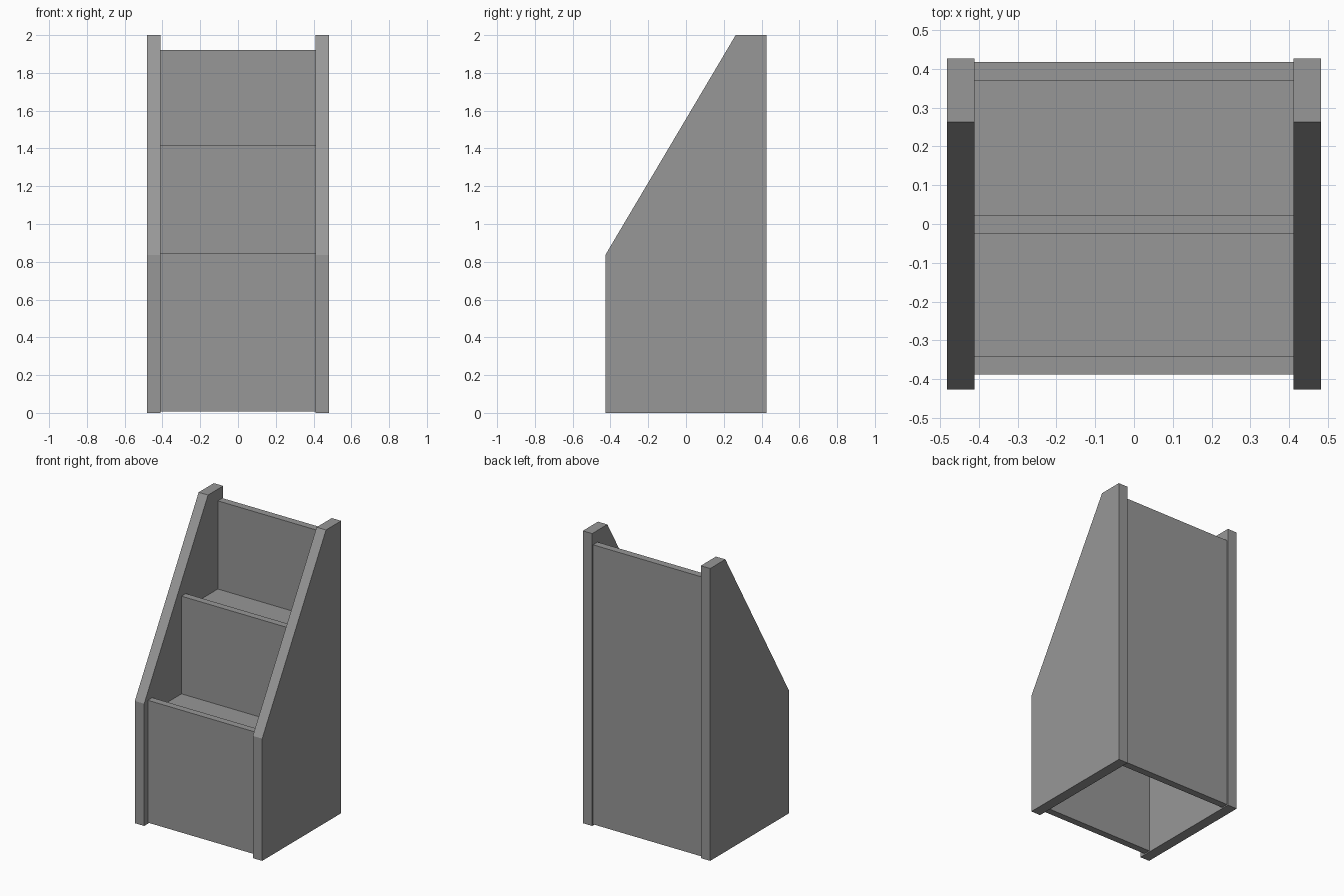
import bpy, bmesh

if "Cube" in bpy.data.objects:
    bpy.data.objects.remove(bpy.data.objects["Cube"])

# Dark grey paint shared by all boards
paint = bpy.data.materials.new("dark_grey")
paint.diffuse_color = (0.31, 0.31, 0.31, 1)
paint.use_nodes = True
paint.node_tree.nodes["Principled BSDF"].inputs["Base Color"].default_value = paint.diffuse_color


def finish(name, bm):
    bmesh.ops.recalc_face_normals(bm, faces=bm.faces)
    mesh = bpy.data.meshes.new(name)
    bm.to_mesh(mesh)
    bm.free()
    mesh.materials.append(paint)
    obj = bpy.data.objects.new(name, mesh)
    bpy.context.collection.objects.link(obj)
    return obj


def extrude_profile(name, profile, x0, x1):
    """Extrude a (y, z) outline along x."""
    bm = bmesh.new()
    face = bm.faces.new([bm.verts.new((x0, y, z)) for y, z in profile])
    ext = bmesh.ops.extrude_face_region(bm, geom=[face])
    verts = [g for g in ext["geom"] if isinstance(g, bmesh.types.BMVert)]
    bmesh.ops.translate(bm, verts=verts, vec=(x1 - x0, 0, 0))
    return finish(name, bm)


INNER, OUTER, DEPTH = 0.411, 0.482, 0.427


def board(name, y0, y1, z0, z1):
    """Flat board spanning the gap between the side panels."""
    return extrude_profile(name, [(y0, z0), (y1, z0), (y1, z1), (y0, z1)], -INNER, INNER)


# Sloped side panels
side = [(-DEPTH, 0), (DEPTH, 0), (DEPTH, 2), (0.263, 2), (-DEPTH, 0.836)]
extrude_profile("side_panel_right", side, INNER, OUTER)
extrude_profile("side_panel_left", side, -OUTER, -INNER)

# Upright boards, each taller than the one in front
board("front_panel", -0.388, -0.341, 0.008, 0.845)
board("middle_panel", -0.024, 0.023, 0.70, 1.418)
board("back_panel", 0.369, 0.418, 0.008, 1.92)

# Recessed shelves between the uprights
board("lower_shelf", -0.341, -0.024, 0.70, 0.75)
board("upper_shelf", 0.023, 0.369, 1.27, 1.317)
